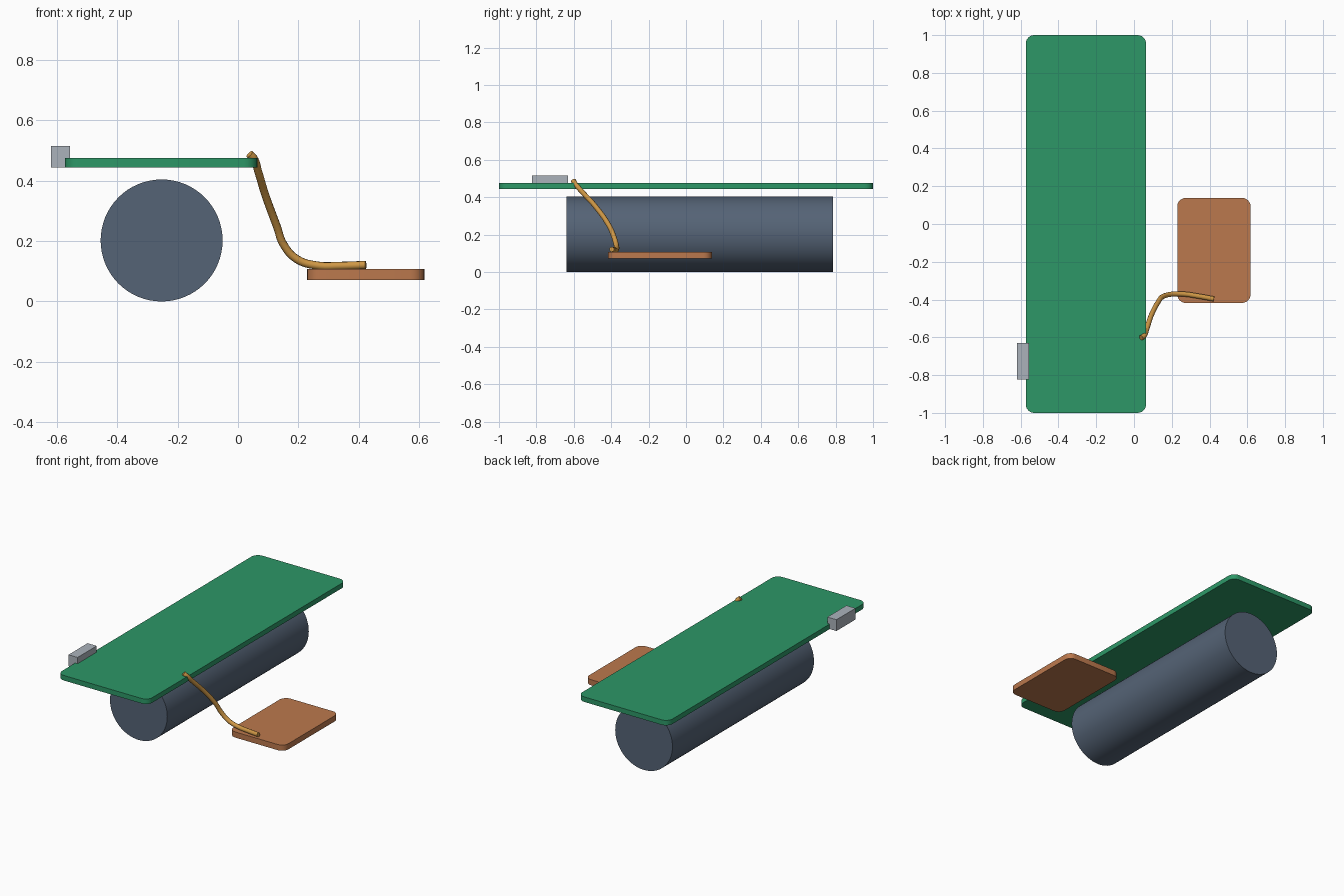
import bpy, bmesh, math

old = bpy.data.objects.get("Cube")
if old:
    bpy.data.objects.remove(old, do_unlink=True)


def material(name, rgb):
    mat = bpy.data.materials.new(name)
    mat.use_nodes = True
    mat.diffuse_color = (*rgb, 1)
    mat.node_tree.nodes["Principled BSDF"].inputs["Base Color"].default_value = (*rgb, 1)
    return mat


green = material("circuit green", (0.026, 0.31, 0.135))
copper = material("copper orange", (0.50, 0.19, 0.075))
slate = material("slate blue", (0.09, 0.125, 0.18))
grey = material("metal grey", (0.41, 0.45, 0.50))
gold = material("wire gold", (0.62, 0.31, 0.06))


def smooth(obj):
    bpy.ops.object.select_all(action="DESELECT")
    obj.select_set(True)
    bpy.context.view_layer.objects.active = obj
    bpy.ops.object.shade_smooth_by_angle(angle=math.radians(35))


def slab(name, low, high, mat, corner=0):
    """Box between two corners, with optional rounded vertical edges."""
    bm = bmesh.new()
    bmesh.ops.create_cube(bm, size=1)
    for v in bm.verts:
        v.co = [(a + b) / 2 + c * (b - a) for a, b, c in zip(low, high, v.co)]
    if corner:
        upright = [e for e in bm.edges
                   if abs(e.verts[0].co.z - e.verts[1].co.z) > 0.001]
        bmesh.ops.bevel(bm, geom=upright, offset=corner, segments=6,
                        profile=0.5, affect="EDGES")
    mesh = bpy.data.meshes.new(name)
    bm.to_mesh(mesh)
    bm.free()
    obj = bpy.data.objects.new(name, mesh)
    bpy.context.collection.objects.link(obj)
    mesh.materials.append(mat)
    if corner:
        smooth(obj)
    return obj


# Flat boards and edge connector
slab("main_board", (-0.573, -1, 0.443), (0.064, 1, 0.475), green, 0.045)
slab("small_plate", (0.229, -0.418, 0.071), (0.617, 0.138, 0.107), copper, 0.045)
slab("edge_connector", (-0.62, -0.823, 0.443), (-0.556, -0.63, 0.515), grey)

# Cylindrical cell lying front to back
bpy.ops.mesh.primitive_cylinder_add(
    vertices=64, radius=0.202, depth=1.426,
    location=(-0.253, 0.073, 0.202), rotation=(math.pi / 2, 0, 0))
cell = bpy.context.object
cell.name = "battery_cell"
cell.data.materials.append(slate)
smooth(cell)

# Wire from the main board down to the plate
path = [(0.038, -0.602, 0.488), (0.052, -0.594, 0.474), (0.067, -0.557, 0.43),
        (0.090, -0.487, 0.354), (0.130, -0.410, 0.245), (0.150, -0.386, 0.190),
        (0.195, -0.372, 0.140), (0.262, -0.371, 0.119), (0.340, -0.382, 0.118),
        (0.423, -0.397, 0.121)]
curve = bpy.data.curves.new("wire", "CURVE")
curve.dimensions = "3D"
curve.bevel_depth = 0.0135
curve.bevel_resolution = 3
curve.resolution_u = 6
curve.use_fill_caps = True
spline = curve.splines.new("BEZIER")
spline.bezier_points.add(len(path) - 1)
for point, co in zip(spline.bezier_points, path):
    point.co = co
    point.handle_left_type = point.handle_right_type = "AUTO"
curve.materials.append(gold)
wire = bpy.data.objects.new("wire", curve)
bpy.context.collection.objects.link(wire)
